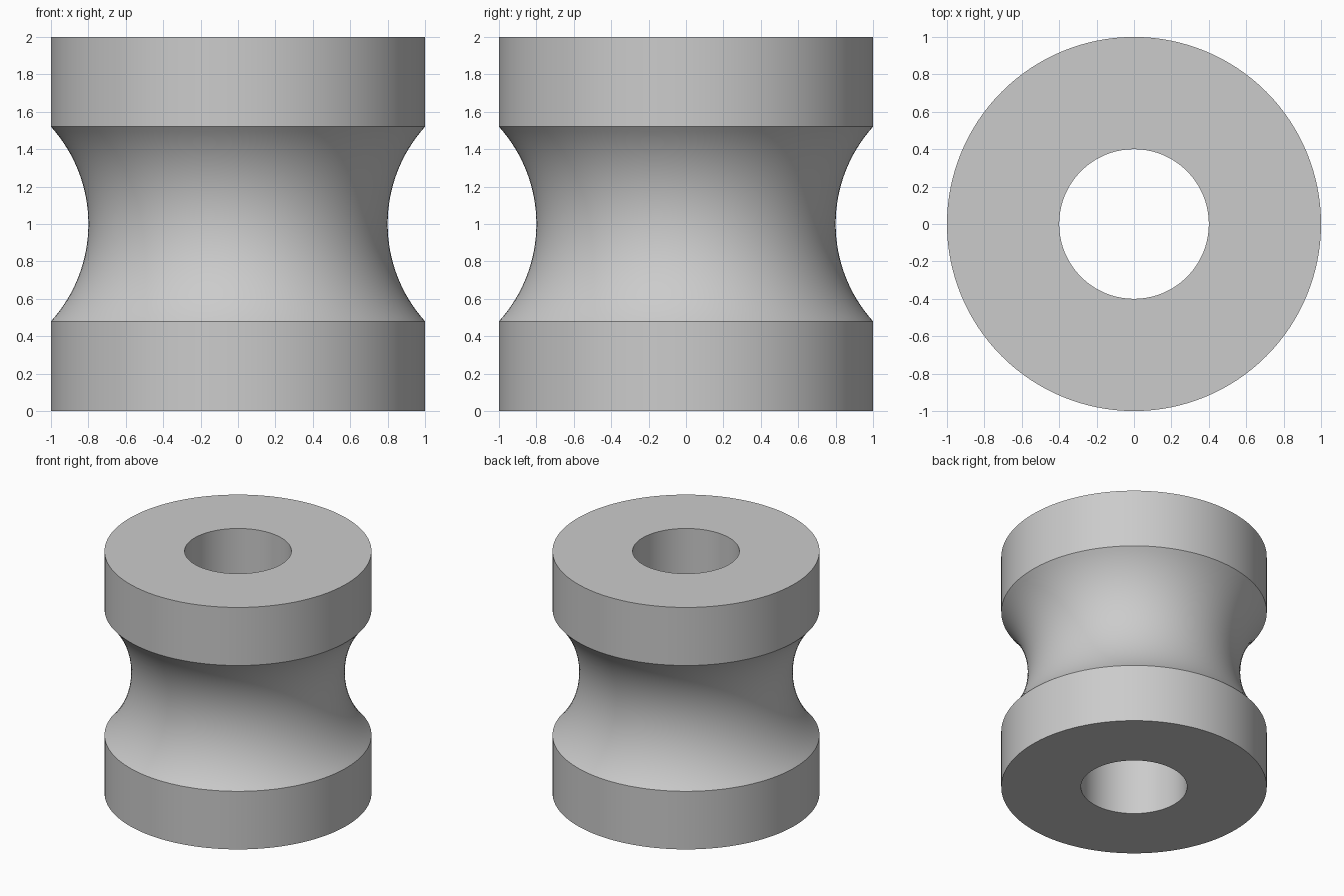
import bpy, bmesh, math

if "Cube" in bpy.data.objects:
    bpy.data.objects.remove(bpy.data.objects["Cube"])

SEGMENTS = 128
OUTER, BORE, HEIGHT = 1.0, 0.4, 2.0
HALF_GROOVE, DEPTH = 0.52, 0.2

# Groove arc: circle through both rim edges and the waist
arc_r = (HALF_GROOVE ** 2 + DEPTH ** 2) / (2 * DEPTH)
arc_x = OUTER - DEPTH + arc_r
arc_a = math.asin(HALF_GROOVE / arc_r)
STEPS = 32
groove = []
for i in range(STEPS + 1):
    a = arc_a * (2 * i / STEPS - 1)
    groove.append((arc_x - arc_r * math.cos(a), HEIGHT / 2 + arc_r * math.sin(a)))

# Closed cross-section, from bore bottom outward and up
profile = [(BORE, 0), (OUTER, 0)] + groove + [(OUTER, HEIGHT), (BORE, HEIGHT)]

# Lathe the cross-section around z
bm = bmesh.new()
rings = []
for s in range(SEGMENTS):
    t = 2 * math.pi * s / SEGMENTS
    rings.append([bm.verts.new((r * math.cos(t), r * math.sin(t), z)) for r, z in profile])
n = len(profile)
for s in range(SEGMENTS):
    a, b = rings[s], rings[(s + 1) % SEGMENTS]
    for i in range(n):
        j = (i + 1) % n
        bm.faces.new((a[i], b[i], b[j], a[j]))
bmesh.ops.recalc_face_normals(bm, faces=bm.faces)

mesh = bpy.data.meshes.new("grooved_roller")
bm.to_mesh(mesh)
bm.free()
roller = bpy.data.objects.new("grooved_roller", mesh)
bpy.context.collection.objects.link(roller)

# Smooth walls with crisp rims
bpy.context.view_layer.objects.active = roller
roller.select_set(True)
bpy.ops.object.shade_smooth_by_angle(angle=math.radians(30))
